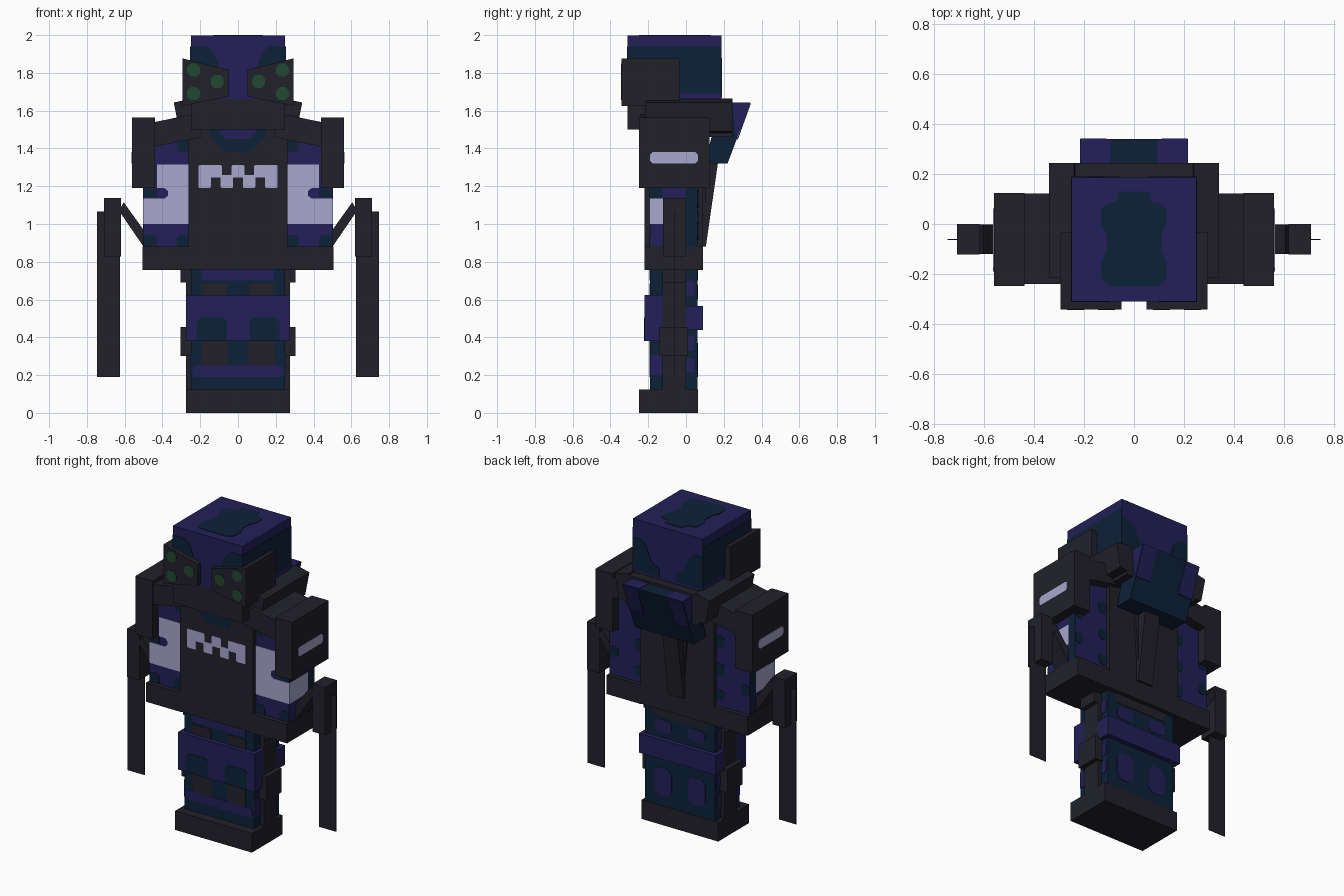
import bpy, bmesh, math
from mathutils import Vector

cube = bpy.data.objects.get("Cube")
if cube:
    bpy.data.objects.remove(cube, do_unlink=True)


def material(name, rgb):
    m = bpy.data.materials.new(name)
    m.use_nodes = True
    m.diffuse_color = (*rgb, 1)
    bsdf = next(n for n in m.node_tree.nodes if n.type == 'BSDF_PRINCIPLED')
    bsdf.inputs["Base Color"].default_value = (*rgb, 1)
    bsdf.inputs["Roughness"].default_value = 0.9
    return m


DARK = material("charcoal", (0.0159, 0.0152, 0.0232))
PURPLE = material("deep purple", (0.0168, 0.0137, 0.0976))
TEAL = material("dark teal", (0.0040, 0.0152, 0.0395))
PALE = material("pale lavender", (0.392, 0.387, 0.610))
GREEN = material("lens green", (0.0144, 0.0648, 0.0296))


def prism(name, mat, axis, pts, a, b, mirror=False):
    """Outline extruded along an axis from a to b, optionally repeated at -x."""
    put = {'x': lambda p, d: (d, p[0], p[1]),
           'y': lambda p, d: (p[0], d, p[1]),
           'z': lambda p, d: (p[0], p[1], d)}[axis]
    for side, sx in (("left_", 1), ("right_", -1)) if mirror else (("", 1),):
        bm = bmesh.new()
        rings = []
        for d in (a, b):
            rings.append([bm.verts.new(Vector(put(p, d)) * Vector((1, 1, 1)).x) for p in pts])
        for v in bm.verts:
            v.co.x *= sx
        n = len(pts)
        bm.faces.new(rings[0])
        bm.faces.new(rings[1])
        for i in range(n):
            j = (i + 1) % n
            bm.faces.new((rings[0][i], rings[0][j], rings[1][j], rings[1][i]))
        bmesh.ops.recalc_face_normals(bm, faces=bm.faces)
        me = bpy.data.meshes.new(side + name)
        bm.to_mesh(me)
        bm.free()
        me.materials.append(mat)
        ob = bpy.data.objects.new(side + name, me)
        bpy.context.collection.objects.link(ob)


def rect(u0, u1, v0, v1, c=0):
    """Rectangle outline, with corners cut by c."""
    if not c:
        return [(u0, v0), (u1, v0), (u1, v1), (u0, v1)]
    return [(u0 + c, v0), (u1 - c, v0), (u1, v0 + c), (u1, v1 - c),
            (u1 - c, v1), (u0 + c, v1), (u0, v1 - c), (u0, v0 + c)]


def box(name, mat, x0, x1, y0, y1, z0, z1, mirror=False):
    prism(name, mat, 'z', rect(x0, x1, y0, y1), z0, z1, mirror)


def plate(name, mat, axis, at, pts, mirror=False):
    """Thin painted patch centred on the surface at the given depth."""
    prism(name, mat, axis, pts, at - 0.003, at + 0.003, mirror)


# Head: coloured hood above a dark mask
box("head", PURPLE, -0.25, 0.25, -0.31, 0.187, 1.66, 1.998)
box("mask", DARK, -0.25, 0.25, -0.31, 0.187, 1.5, 1.66)
plate("head_side_patch", TEAL, 'x', 0.25, rect(-0.31, 0.187, 1.69, 1.94), True)
plate("head_front_patch", TEAL, 'y', -0.31,
      [(0.25, 1.94), (0.16, 1.94), (0.13, 1.91), (0.10, 1.84), (0.10, 1.78), (0.25, 1.78)], True)
plate("head_back_patch", TEAL, 'y', 0.187,
      [(0.25, 1.88), (0.19, 1.88), (0.15, 1.84), (0.12, 1.76), (0.06, 1.72), (0.06, 1.67), (0.25, 1.67)], True)
crown = [(0.10, -0.25), (0.13, -0.22), (0.13, -0.15), (0.11, -0.11), (0.11, -0.04),
         (0.13, 0.0), (0.13, 0.06), (0.11, 0.08), (0.07, 0.09), (0.06, 0.13)]
plate("head_top_patch", TEAL, 'z', 1.998, crown + [(-x, y) for x, y in reversed(crown)])

# Goggles with green lenses
prism("goggle", DARK, 'y', [(0.05, 1.675), (0.295, 1.625), (0.295, 1.877), (0.05, 1.815)],
      -0.342, -0.035, True)
for i, (x, z) in enumerate([(0.235, 1.815), (0.11, 1.755), (0.235, 1.69)]):
    plate(f"lens_{i}", GREEN, 'y', -0.342, rect(x - .034, x + .034, z - .034, z + .034, .018), True)

# Collar
prism("collar", DARK, 'y', [(0.19, 1.47), (0.31, 1.49), (0.34, 1.643), (0.24, 1.665)],
      -0.215, 0.245, True)
box("collar_back", DARK, -0.26, 0.26, 0.09, 0.245, 1.46, 1.655)

# Torso
box("torso", DARK, -0.262, 0.262, -0.22, 0.09, 0.76, 1.505)
plate("neck_patch", TEAL, 'y', -0.22,
      [(-0.16, 1.505), (-0.14, 1.45), (-0.10, 1.42), (-0.08, 1.385), (0.08, 1.385),
       (0.10, 1.42), (0.14, 1.45), (0.16, 1.505)])
plate("neck_center", PURPLE, 'y', -0.223, rect(-0.095, 0.095, 1.45, 1.53, 0.03))

# Zigzag chest mark
for i in range(7):
    x = -0.206 + i * 0.0589
    z0 = 1.245 if i in (1, 3, 5) else 1.19
    z1 = 1.26 if i in (2, 4) else 1.312
    plate(f"chest_mark_{i}", PALE, 'y', -0.22, rect(x - .004, x + .063, z0, z1, .006))

# Hanging hood and tail on the back
prism("hood", TEAL, 'x', [(0.10, 1.32), (0.22, 1.32), (0.34, 1.64), (0.18, 1.64)], -0.213, 0.213)
prism("hood_side_patch", PURPLE, 'x', [(0.24, 1.64), (0.34, 1.64), (0.268, 1.448)], 0.21, 0.216, True)
prism("hood_back_patch", PURPLE, 'x', [(0.27, 1.448), (0.275, 1.448), (0.343, 1.637), (0.335, 1.637)],
      0.11, 0.214, True)
plate("hood_top_patch", PURPLE, 'z', 1.64, rect(0.095, 0.213, 0.19, 0.34), True)
prism("back_tail", DARK, 'y', [(-0.045, 0.88), (0.045, 0.88), (0.08, 1.33), (-0.08, 1.33)], 0.085, 0.105)
prism("back_tail_wedge", DARK, 'x', [(0.09, 0.88), (0.105, 0.88), (0.17, 1.33), (0.09, 1.33)], -0.055, 0.055)

# Shoulder guards
prism("shoulder_strap", DARK, 'y', [(0.19, 1.46), (0.44, 1.41), (0.44, 1.54), (0.22, 1.585)],
      -0.24, 0.122, True)
box("shoulder_guard", DARK, 0.44, 0.562, -0.248, 0.125, 1.19, 1.565, True)
plate("shoulder_slot", PALE, 'x', 0.562, rect(-0.19, 0.063, 1.32, 1.38, 0.014), True)

# Arms
box("arm", PURPLE, 0.255, 0.5, -0.19, 0.062, 0.85, 1.5, True)
box("glove", DARK, 0.255, 0.505, -0.22, 0.09, 0.757, 0.88, True)
plate("arm_band", PALE, 'y', -0.19,
      [(0.262, 1.0), (0.5, 1.0), (0.5, 1.135), (0.39, 1.135), (0.37, 1.15), (0.37, 1.175),
       (0.39, 1.19), (0.43, 1.19), (0.43, 1.315), (0.262, 1.315)], True)
plate("arm_side_band", PALE, 'x', 0.5, rect(-0.19, 0.0, 1.0, 1.135), True)
plate("arm_side_patch", TEAL, 'x', 0.5, rect(0.0, 0.062, 0.88, 1.19), True)
plate("arm_side_spot", TEAL, 'x', 0.5, rect(-0.19, -0.125, 1.135, 1.19), True)
plate("arm_notch", TEAL, 'y', -0.19, rect(0.43, 0.5, 1.14, 1.187), True)
plate("arm_top_spot", TEAL, 'y', -0.19, rect(0.262, 0.32, 1.38, 1.45, 0.012), True)
for i, x in enumerate((0.29, 0.465)):
    plate(f"arm_low_spot_{i}", TEAL, 'y', -0.19, rect(x - .035, x + .035, 0.87, 0.942, .015), True)
for i, (x, z) in enumerate([(0.29, 0.95), (0.47, 1.03), (0.29, 1.12), (0.47, 1.2), (0.29, 1.3)]):
    plate(f"arm_back_spot_{i}", TEAL, 'y', 0.062, rect(x - .03, x + .03, z - .035, z + .035, .015), True)

# Forearm blades
prism("blade_link", DARK, 'y', [(0.49, 0.865), (0.63, 1.07), (0.605, 1.115), (0.49, 0.955)],
      -0.12, -0.003, True)
box("blade_holder", DARK, 0.62, 0.71, -0.123, 0.0, 0.827, 1.137, True)
box("blade", DARK, 0.625, 0.747, -0.064, -0.06, 0.19, 1.067, True)

# Legs and boots
box("legs", TEAL, -0.25, 0.25, -0.19, 0.06, 0.1, 0.77)
box("boots", DARK, -0.275, 0.275, -0.25, 0.063, 0.0, 0.123)
box("leg_strap", DARK, 0.24, 0.275, -0.125, 0.0, 0.1, 0.76, True)
box("knee_guard", DARK, 0.24, 0.305, -0.142, 0.01, 0.3, 0.455, True)
box("hip_guard", DARK, 0.24, 0.305, -0.125, 0.0, 0.69, 0.76, True)
plate("waist_patch", PURPLE, 'y', -0.19, rect(-0.19, 0.19, 0.70, 0.765))
plate("waist_pocket", DARK, 'y', -0.19, rect(0.06, 0.19, 0.62, 0.685), True)
plate("shin_pocket", DARK, 'y', -0.19, rect(0.055, 0.19, 0.25, 0.39, 0.008), True)
plate("shin_stripe", PURPLE, 'y', -0.19, rect(-0.24, 0.24, 0.19, 0.25, 0.015))
plate("leg_side_front_patch", PURPLE, 'x', 0.25, rect(-0.19, -0.125, 0.2, 0.31), True)
for i, z in enumerate((0.25, 0.37, 0.66)):
    plate(f"leg_side_back_patch_{i}", PURPLE, 'x', 0.25, rect(0.0, 0.045, z - .04, z + .04, .01), True)
plate("calf_patch", PURPLE, 'y', 0.06, rect(0.06, 0.18, 0.19, 0.37, 0.03), True)
plate("thigh_patch", PURPLE, 'y', 0.06, rect(0.06, 0.18, 0.6, 0.68, 0.02), True)
plate("waist_back", DARK, 'y', 0.06, rect(-0.19, 0.19, 0.70, 0.76))

# Front apron and back belt
box("apron", PURPLE, -0.275, 0.275, -0.22, -0.125, 0.38, 0.623)
plate("apron_pad", TEAL, 'y', -0.22,
      [(0.06, 0.38), (0.22, 0.38), (0.22, 0.485), (0.2, 0.505), (0.08, 0.505), (0.06, 0.485)], True)
box("back_belt", PURPLE, -0.275, 0.275, 0.0, 0.09, 0.44, 0.565)
